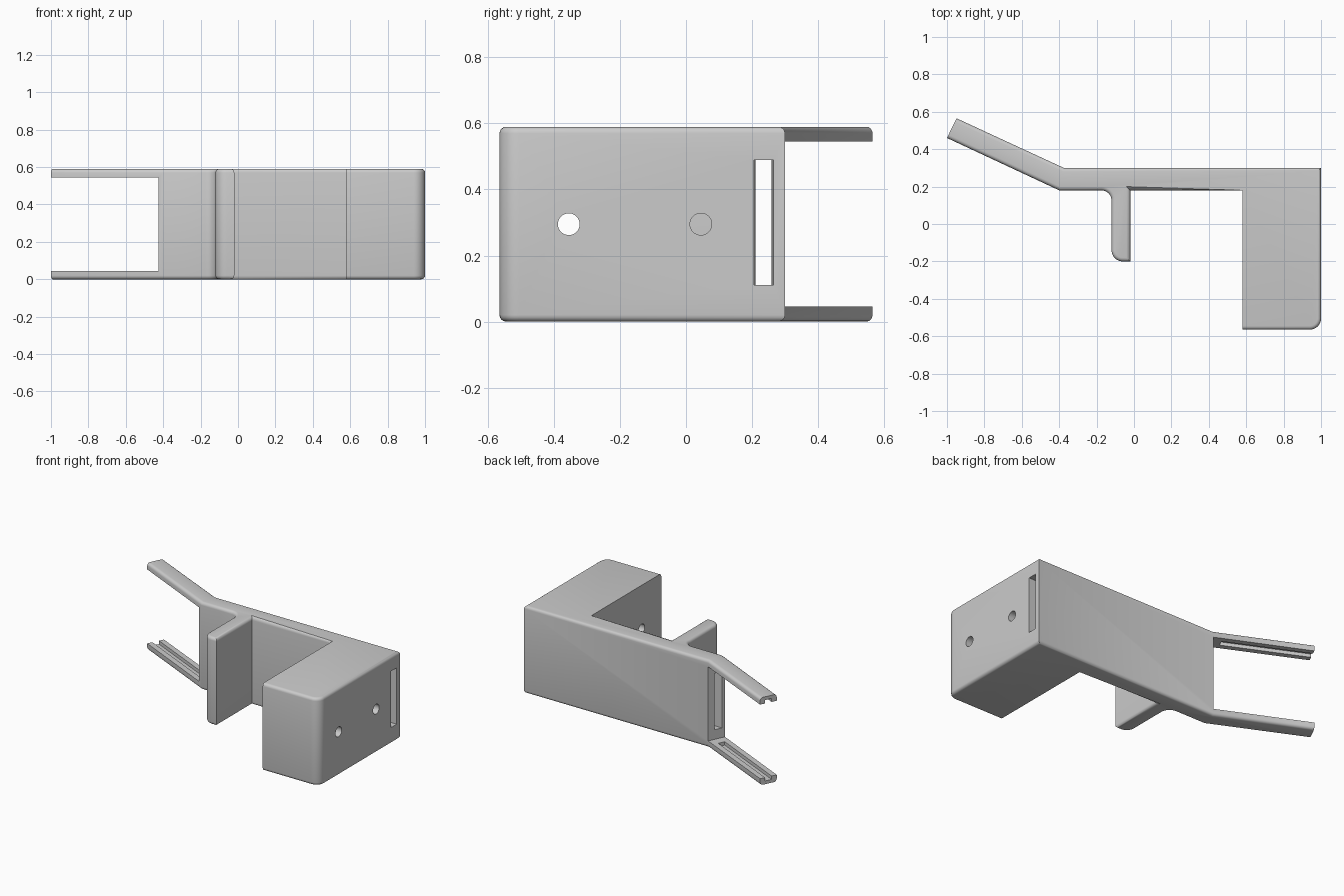
import bpy, bmesh, math
from mathutils import Vector, Matrix

if "Cube" in bpy.data.objects:
    bpy.data.objects.remove(bpy.data.objects["Cube"])

H = 0.59            # overall height
MID = H / 2
TILT = math.radians(-25)
BEND = Vector((-0.375, 0.30, 0))   # back corner where the arms start


def new_object(name, bm):
    bmesh.ops.recalc_face_normals(bm, faces=bm.faces)
    me = bpy.data.meshes.new(name)
    bm.to_mesh(me)
    bm.free()
    ob = bpy.data.objects.new(name, me)
    bpy.context.collection.objects.link(ob)
    return ob


def arc(cx, cy, r, a0, a1, n=8):
    return [(cx + r * math.cos(math.radians(a0 + (a1 - a0) * i / n)),
             cy + r * math.sin(math.radians(a0 + (a1 - a0) * i / n))) for i in range(n + 1)]


def box(name, lo, hi, matrix=Matrix()):
    lo, hi = Vector(lo), Vector(hi)
    bm = bmesh.new()
    bmesh.ops.create_cube(bm, size=1)
    for v in bm.verts:
        v.co = matrix @ ((lo + hi) / 2 + Vector(a * b for a, b in zip(v.co, hi - lo)))
    return new_object(name, bm)


# Outline of the bracket: block, wall, stop tab and angled arm
outline = [(1.0, 0.30), (-0.375, 0.30), (-0.949, 0.565), (-1.0, 0.46), (-0.40, 0.18)]
outline += arc(-0.175, 0.125, 0.055, 90, 0)        # inner fillet of tab
outline += arc(-0.06, -0.14, 0.06, 180, 270)       # rounded tab corner
outline += [(-0.02, -0.20), (-0.02, 0.18), (0.58, 0.18), (0.58, -0.565)]
outline += arc(0.94, -0.505, 0.06, 270, 360)       # rounded block corner

bm = bmesh.new()
face = bm.faces.new([bm.verts.new((x, y, 0)) for x, y in outline])
ext = bmesh.ops.extrude_face_region(bm, geom=[face])
bmesh.ops.translate(bm, vec=(0, 0, H), verts=[g for g in ext["geom"] if isinstance(g, bmesh.types.BMVert)])


def rounded(e):
    a, b = (v.co for v in e.verts)
    inner_block = abs(a.x - 0.58) < 1e-4 and abs(b.x - 0.58) < 1e-4
    arm_tip = a.x < -0.9 and b.x < -0.9
    return abs(a.z - b.z) < 1e-4 and not inner_block and not arm_tip


# Round the top and bottom rims
bmesh.ops.bevel(bm, geom=[e for e in bm.edges if rounded(e)], offset=0.02,
                segments=4, profile=0.5, affect='EDGES', clamp_overlap=True)
bracket = new_object("bracket", bm)

# Window between the two arms, and the grooves in their inner faces
arm = Matrix.Translation(BEND) @ Matrix.Rotation(TILT, 4, 'Z')
cutters = [box("arm_window", (-1, -0.3, 0.045), (0, 0.3, H - 0.045), arm)]
for name, z0, z1 in (("groove_low", 0.022, 0.06), ("groove_high", H - 0.06, H - 0.022)):
    cutters.append(box(name, (-1, -0.083, z0), (-0.06, -0.037, z1), arm))

# Long slot through the wall, slightly wider at the block side
slot = box("wall_slot", (-0.6, 0.212, 0.11), (1.1, 0.258, 0.49))
for v in slot.data.vertices:
    if v.co.x > 0:
        v.co.y += math.copysign(0.007, v.co.y - 0.235)
cutters.append(slot)

# Two screw holes through the block
for y in (-0.355, 0.045):
    bm = bmesh.new()
    bmesh.ops.create_cone(bm, cap_ends=True, segments=32, radius1=0.033, radius2=0.033, depth=0.6,
                          matrix=Matrix.Translation((0.79, y, MID)) @ Matrix.Rotation(math.pi / 2, 4, 'Y'))
    cutters.append(new_object("screw_hole", bm))

bpy.context.view_layer.objects.active = bracket
bracket.select_set(True)
for c in cutters:
    mod = bracket.modifiers.new(c.name, 'BOOLEAN')
    mod.operation, mod.solver, mod.object = 'DIFFERENCE', 'EXACT', c
    bpy.ops.object.modifier_apply(modifier=mod.name)
    bpy.data.objects.remove(c)

# Plain grey finish
grey = bpy.data.materials.new("grey plastic")
grey.diffuse_color = (0.6, 0.6, 0.6, 1)
grey.use_nodes = True
grey.node_tree.nodes["Principled BSDF"].inputs["Base Color"].default_value = grey.diffuse_color
bracket.data.materials.clear()
bracket.data.materials.append(grey)
for p in bracket.data.polygons:
    p.material_index = 0
bpy.ops.object.shade_smooth_by_angle(angle=math.radians(30))
